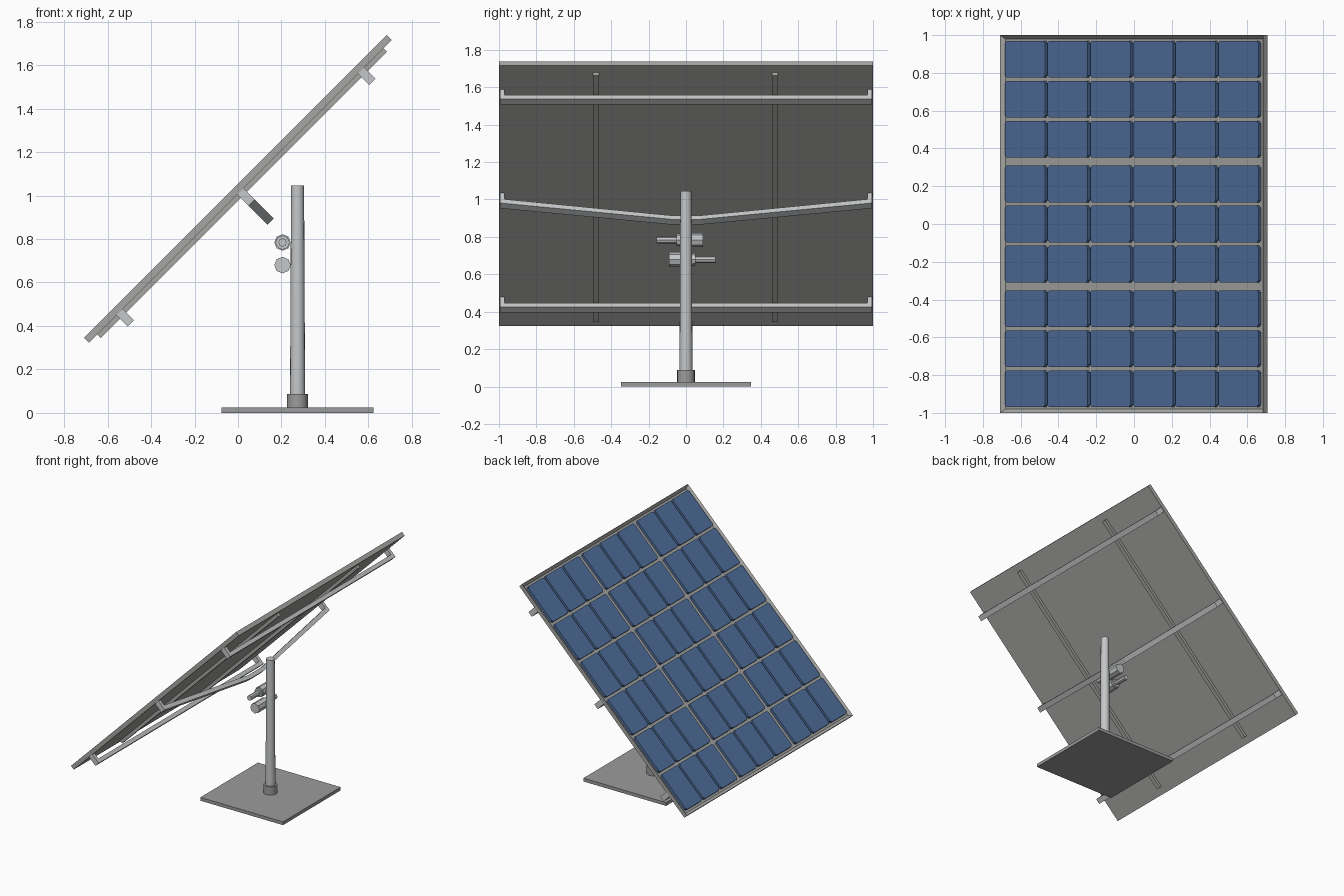
import bpy, bmesh, math
from mathutils import Matrix

if "Cube" in bpy.data.objects:
    bpy.data.objects.remove(bpy.data.objects["Cube"])

def material(name, rgb):
    m = bpy.data.materials.new(name)
    m.diffuse_color = (*rgb, 1)
    m.use_nodes = True
    m.node_tree.nodes["Principled BSDF"].inputs["Base Color"].default_value = m.diffuse_color
    return m

BLUE = material("cell_blue", (0.08, 0.16, 0.34))
FRAME = material("frame_grey", (0.38, 0.38, 0.37))
METAL = material("light_metal", (0.56, 0.57, 0.58))
BASE = material("base_grey", (0.33, 0.33, 0.33))

# Panel space: X runs up the slope, Y across, Z out of the sunny face
TILT = Matrix.Translation((0, 0, 1.03)) @ Matrix.Rotation(math.radians(-45), 4, 'Y')

def finish(name, bm, mat, matrix=Matrix(), smooth=False):
    bmesh.ops.recalc_face_normals(bm, faces=bm.faces[:])
    me = bpy.data.meshes.new(name)
    bm.to_mesh(me)
    bm.free()
    me.materials.append(mat)
    ob = bpy.data.objects.new(name, me)
    bpy.context.collection.objects.link(ob)
    ob.matrix_world = matrix
    if smooth:
        bpy.ops.object.select_all(action='DESELECT')
        ob.select_set(True)
        bpy.context.view_layer.objects.active = ob
        bpy.ops.object.shade_smooth_by_angle(angle=math.radians(30))
    return ob

def add_box(bm, lo, hi):
    size = [b - a for a, b in zip(lo, hi)]
    mid = [(a + b) / 2 for a, b in zip(lo, hi)]
    return bmesh.ops.create_cube(bm, size=1, matrix=Matrix.Translation(mid) @ Matrix.Diagonal((*size, 1)))

def add_prism(bm, points, offset):
    face = bm.faces.new([bm.verts.new(p) for p in points])
    geom = bmesh.ops.extrude_face_region(bm, geom=[face])['geom']
    bmesh.ops.translate(bm, vec=offset, verts=[g for g in geom if isinstance(g, bmesh.types.BMVert)])

def cylinder_y(bm, x, z, y0, y1, r, n):
    m = Matrix.Translation((x, (y0 + y1) / 2, z)) @ Matrix.Rotation(math.pi / 2, 4, 'X')
    bmesh.ops.create_cone(bm, cap_ends=True, segments=n, radius1=r, radius2=r, depth=abs(y1 - y0), matrix=m)

def cylinder_z(name, z0, z1, r0, r1, n, mat):
    bm = bmesh.new()
    bmesh.ops.create_cone(bm, cap_ends=True, segments=n, radius1=r0, radius2=r1, depth=z1 - z0,
                          matrix=Matrix.Translation((0.274, 0, (z0 + z1) / 2)))
    finish(name, bm, mat, smooth=True)

# Panel tray with a recessed bed
TOP, RECESS = 0.0175, 0.02
bm = bmesh.new()
add_box(bm, (-0.985, -1, -0.015), (0.985, 1, TOP))
bm.faces.ensure_lookup_table()
bm.normal_update()
top = max(bm.faces, key=lambda f: f.calc_center_median().z)
bmesh.ops.inset_region(bm, faces=[top], thickness=0.03)
bmesh.ops.translate(bm, vec=(0, 0, -RECESS), verts=top.verts[:])
finish("panel_tray", bm, FRAME, TILT)

# Cells: three groups of three across, six up the slope, with clipped corners
bm = bmesh.new()
a, b, c = 0.150, 0.097, 0.012
outline = [(-a + c, -b), (a - c, -b), (a, -b + c), (a, b - c),
           (a - c, b), (-a + c, b), (-a, b - c), (-a, -b + c)]
for i in range(6):
    for group in (-1, 0, 1):
        for j in (-1, 0, 1):
            s, y = (i - 2.5) * 0.3195, group * 0.66 + j * 0.212
            add_prism(bm, [(s + p, y + q, TOP - RECESS) for p, q in outline], (0, 0, RECESS))
finish("solar_cells", bm, BLUE, TILT)

# Rails on the back, running up the slope
bm = bmesh.new()
for y in (-0.48, 0.476):
    add_box(bm, (-0.932, y - 0.016, -0.038), (0.932, y + 0.016, -0.015))
finish("back_rails", bm, FRAME, TILT)

# Cross braces: a strap with end legs, the middle one dips toward the post
def brace(name, s, drop):
    w, leg, lo, hi = 0.995, 0.97, -0.089, -0.060
    half = [(0.08, lo - drop), (w, lo), (w, -0.015), (leg, -0.015), (leg, hi), (0.08, hi - drop)]
    points = half + [(-y, z) for y, z in reversed(half)]
    bm = bmesh.new()
    add_prism(bm, [(s - 0.02, y, z) for y, z in points], (0.04, 0, 0))
    finish(name, bm, METAL, TILT)

brace("lower_brace", -0.786, 0)
brace("middle_brace", 0, 0.123)
brace("upper_brace", 0.786, 0)

# Post, sleeve and base plate
cylinder_z("post", 0.025, 1.045, 0.035, 0.030, 16, METAL)
cylinder_z("post_sleeve", 0.025, 0.088, 0.048, 0.048, 16, BASE)
bm = bmesh.new()
add_box(bm, (-0.075, -0.347, 0), (0.623, 0.347, 0.025))
finish("base_plate", bm, BASE)

# Two drive motors, facing opposite ways
for name, z, d in (("upper_motor", 0.784, -1), ("lower_motor", 0.680, 1)):
    bm = bmesh.new()
    cylinder_y(bm, 0.205, z, -0.09 * d, 0.035 * d, 0.038, 8)
    cylinder_y(bm, 0.205, z, 0.035 * d, 0.05 * d, 0.033, 8)
    cylinder_y(bm, 0.205, z, 0.05 * d, 0.157 * d, 0.019, 8)
    finish(name, bm, METAL)
